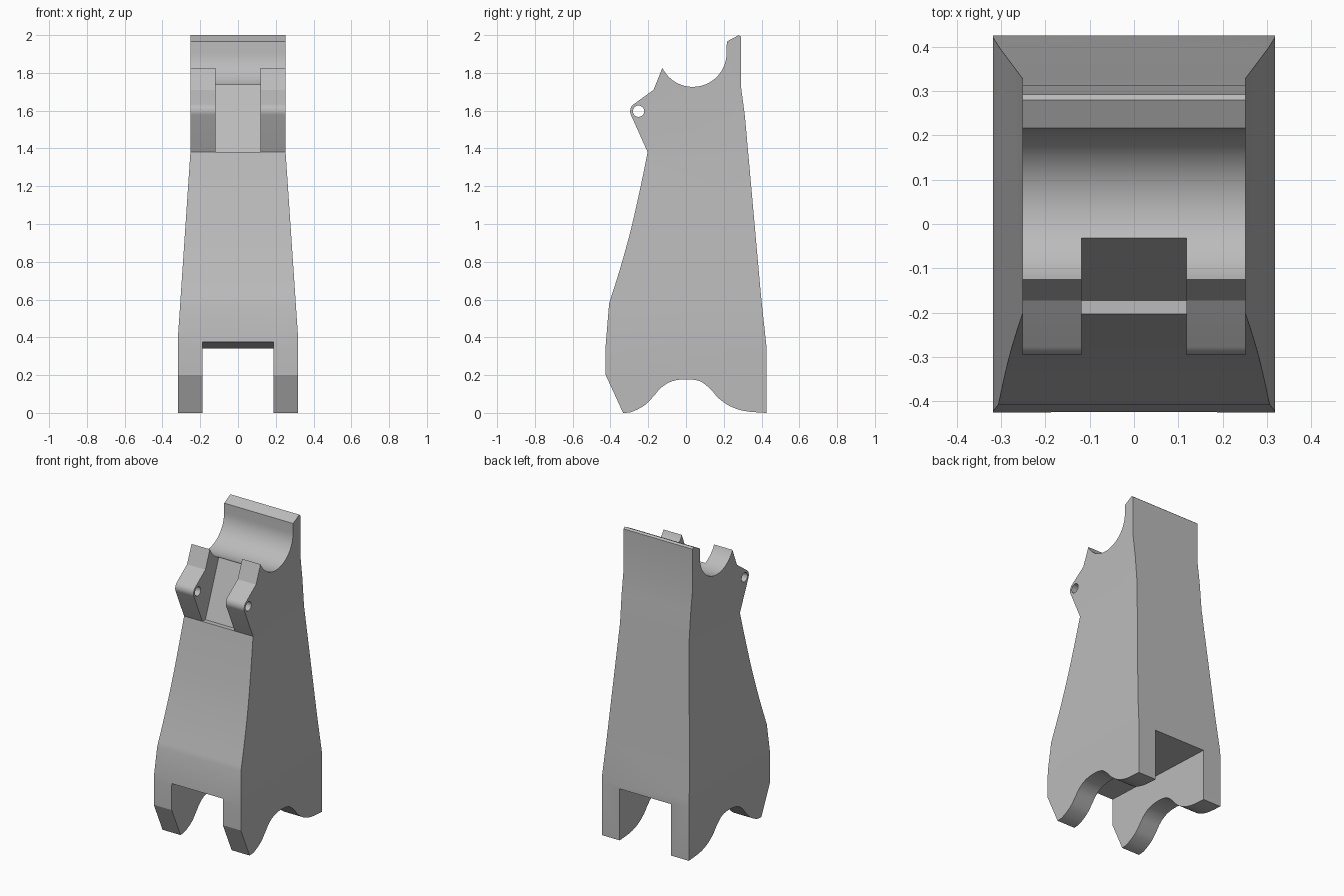
import bpy, bmesh, math
from mathutils import Vector

cube = bpy.data.objects.get("Cube")
if cube:
    bpy.data.objects.remove(cube, do_unlink=True)

gray = bpy.data.materials.new("plain gray")
gray.use_nodes = True
gray.diffuse_color = (0.5, 0.5, 0.5, 1)
gray.node_tree.nodes["Principled BSDF"].inputs["Base Color"].default_value = (0.5, 0.5, 0.5, 1)


def arc(cy, cz, r, start, end, steps):
    """Points on a circle, angles in degrees."""
    angles = [math.radians(start + (end - start) * i / steps) for i in range(steps + 1)]
    return [(cy + r * math.cos(a), cz + r * math.sin(a)) for a in angles]


def spline(points, steps=4):
    """Smooth curve through the points."""
    p = [Vector(q) for q in [points[0], *points, points[-1]]]
    out = []
    for a, b, c, d in zip(p, p[1:], p[2:], p[3:]):
        for i in range(steps):
            t = i / steps
            out.append(0.5 * (2 * b + (c - a) * t + (2 * a - 5 * b + 4 * c - d) * t * t
                              + (3 * b - a - 3 * c + d) * t ** 3))
    return [tuple(v) for v in out] + [points[-1]]


def prism(name, points, half, axis="x"):
    """Extrude a closed outline symmetrically along x or y."""
    bm = bmesh.new()
    verts = [bm.verts.new((-half, u, z) if axis == "x" else (u, -half, z)) for u, z in points]
    face = bm.faces.new(verts)
    new = bmesh.ops.extrude_face_region(bm, geom=[face])["geom"]
    shift = (2 * half, 0, 0) if axis == "x" else (0, 2 * half, 0)
    bmesh.ops.translate(bm, vec=shift, verts=[v for v in new if isinstance(v, bmesh.types.BMVert)])
    bmesh.ops.recalc_face_normals(bm, faces=bm.faces)
    mesh = bpy.data.meshes.new(name)
    bm.to_mesh(mesh)
    bm.free()
    mesh.materials.append(gray)
    obj = bpy.data.objects.new(name, mesh)
    bpy.context.collection.objects.link(obj)
    return obj


# Side outline: foot arches, back edge, saddle, hinge lug, curved front
feet = spline([(-.333, 0), (-.285, .006), (-.217, .042), (-.17, .09), (-.13, .135), (-.075, .167),
               (0, .178), (.075, .167), (.13, .125), (.17, .08), (.23, .037), (.31, .01), (.425, 0)])
back = [(.425, .36), (.397, .62), (.354, 1.1), (.312, 1.57), (.292, 1.72), (.292, 1.99), (.28, 2),
        (.216, 1.966)]
saddle = arc(.036, 1.905, .179, 0, -154, 28)
lug = [(-.172, 1.71)] + arc(-.251, 1.597, .045, 125, 205, 8)
front = spline([(-.203, 1.38), (-.24, 1.2), (-.292, .97), (-.35, .76), (-.407, .58)])
toe = [(-.425, .36), (-.425, .2)]
body = prism("column_body", feet + back + saddle + lug + front + toe, .4)

# Cutters: side taper, leg gap, gap between the lugs, pin hole
right_edge = [(.318, -.1), (.318, .4), (.252, 1.38), (.252, 2.1)]
taper = prism("taper_cutter", right_edge + [(-x, z) for x, z in reversed(right_edge)], 1, "y")
leg_gap = prism("leg_gap_cutter", [(-.6, -.1), (.6, -.1), (.425, .34), (-.425, .375), (-.6, .375)], .187)
lug_gap = prism("lug_gap_cutter", [(-.5, 1.38), (-.172, 1.38), (-.03, 1.745), (.01, 1.85),
                                   (-.5, 1.95)], .118)
pin_hole = prism("pin_hole_cutter", arc(-.251, 1.597, .03, 0, 345, 23), .5)

bpy.ops.object.select_all(action="DESELECT")
body.select_set(True)
bpy.context.view_layer.objects.active = body
for cutter, mode in ((taper, "INTERSECT"), (leg_gap, "DIFFERENCE"),
                     (lug_gap, "DIFFERENCE"), (pin_hole, "DIFFERENCE")):
    cutter.hide_render = True
    mod = body.modifiers.new(cutter.name, "BOOLEAN")
    mod.operation = mode
    mod.solver = "EXACT"
    mod.object = cutter
    bpy.ops.object.modifier_apply(modifier=mod.name)
    bpy.data.objects.remove(cutter, do_unlink=True)
bpy.ops.object.shade_smooth_by_angle(angle=math.radians(20))
